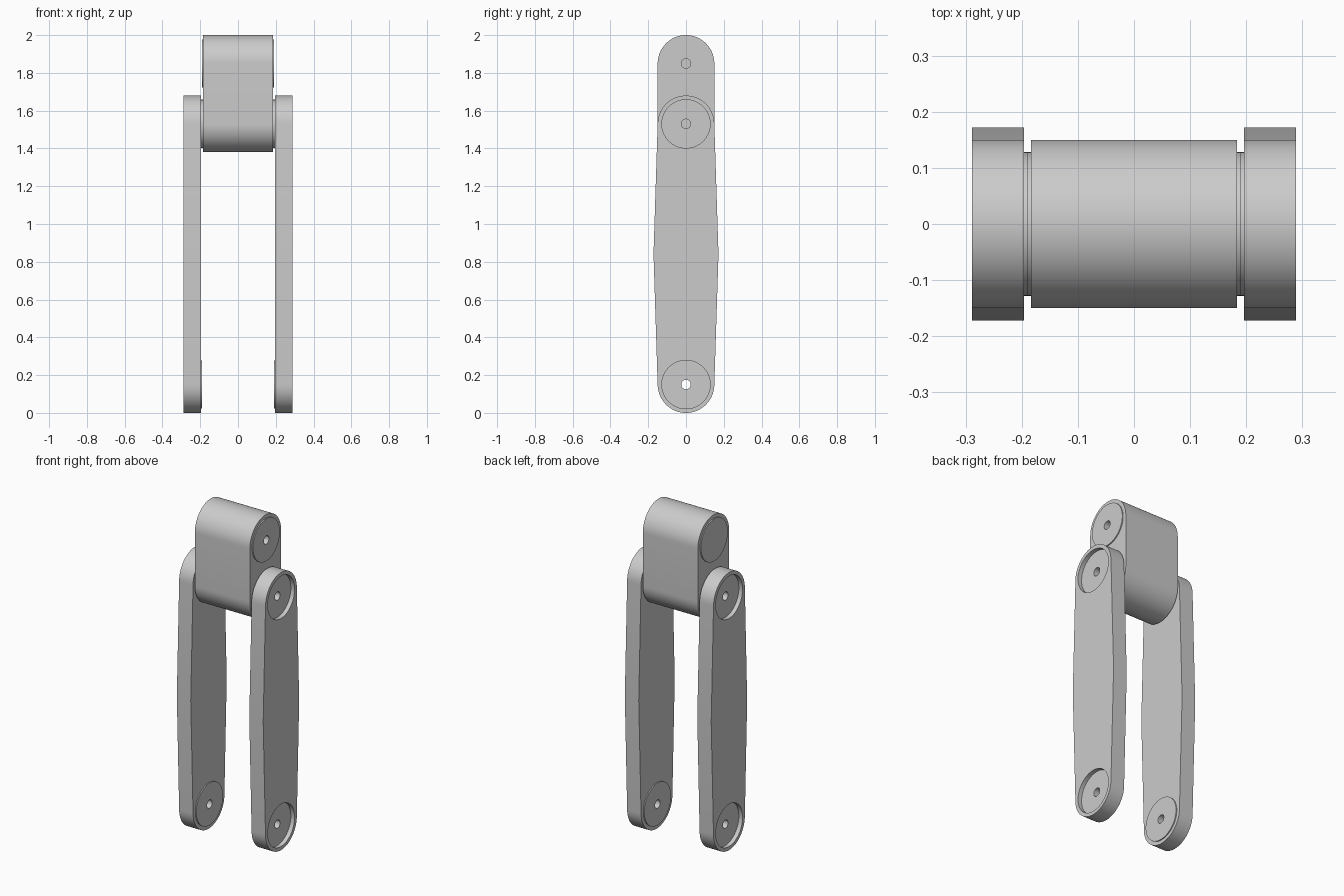
import bpy, bmesh
from math import pi, sin, cos
from mathutils import Matrix

if "Cube" in bpy.data.objects:
    bpy.data.objects.remove(bpy.data.objects["Cube"])

GREY = (0.6, 0.6, 0.6, 1)
mat = bpy.data.materials.new("light grey")
mat.use_nodes = True
mat.diffuse_color = GREY
mat.node_tree.nodes["Principled BSDF"].inputs["Base Color"].default_value = GREY

LOW, JOINT, HIGH = 0.15, 1.53, 1.85   # pivot heights
END_R, DISC_R, HOLE_R = 0.15, 0.128, 0.025
CONTACT = 0.19                        # plane where the joint discs meet


def finish(bm, name):
    bmesh.ops.recalc_face_normals(bm, faces=bm.faces)
    mesh = bpy.data.meshes.new(name)
    bm.to_mesh(mesh)
    bm.free()
    mesh.materials.append(mat)
    ob = bpy.data.objects.new(name, mesh)
    bpy.context.collection.objects.link(ob)
    return ob


def bar(name, x0, x1, z0, z1, bulge=0):
    """Round-ended bar with an optional wider middle, extruded along x."""
    n = 32
    top = [(END_R * cos(pi * i / n), z1 + END_R * sin(pi * i / n)) for i in range(n + 1)]
    bottom = [(-y, z0 + z1 - z) for y, z in top]
    mid = [(END_R + bulge, (z0 + z1) / 2)] if bulge else []
    outline = top + [(-y, z) for y, z in mid] + bottom + mid
    bm = bmesh.new()
    face = bm.faces.new([bm.verts.new((x0, y, z)) for y, z in outline])
    new = bmesh.ops.extrude_face_region(bm, geom=[face])["geom"]
    verts = [v for v in new if isinstance(v, bmesh.types.BMVert)]
    bmesh.ops.translate(bm, verts=verts, vec=(x1 - x0, 0, 0))
    return finish(bm, name)


def disc(x0, x1, z, radius):
    """Cylinder lying along x."""
    bm = bmesh.new()
    place = Matrix.Translation(((x0 + x1) / 2, 0, z)) @ Matrix.Rotation(pi / 2, 4, "Y")
    bmesh.ops.create_cone(bm, cap_ends=True, segments=64 if radius > 0.1 else 32,
                          radius1=radius, radius2=radius, depth=abs(x1 - x0), matrix=place)
    return finish(bm, "tool")


def combine(ob, tool, operation):
    tool.hide_render = True
    mod = ob.modifiers.new("combine", "BOOLEAN")
    mod.operation, mod.solver, mod.object = operation, "EXACT", tool
    bpy.context.view_layer.objects.active = ob
    bpy.ops.object.modifier_apply(modifier=mod.name)
    bpy.data.objects.remove(tool)


def smooth(ob):
    bpy.ops.object.select_all(action="DESELECT")
    ob.select_set(True)
    bpy.context.view_layer.objects.active = ob
    bpy.ops.object.shade_smooth_by_angle(angle=0.5)


# Side links: raised disc inside, round recess outside, hole right through
for side, s in (("left", 1), ("right", -1)):
    link = bar(side + "_link", s * 0.196, s * 0.289, LOW, JOINT, bulge=0.022)
    for z in (LOW, JOINT):
        combine(link, disc(s * CONTACT, s * 0.22, z, DISC_R), "UNION")
        combine(link, disc(s * 0.264, s * 0.35, z, DISC_R), "DIFFERENCE")
        combine(link, disc(s * 0.1, s * 0.4, z, HOLE_R), "DIFFERENCE")
    smooth(link)

# Upper block: raised discs on both ends, blind holes on one end
block = bar("upper_block", -0.184, 0.184, JOINT, HIGH)
for z in (JOINT, HIGH):
    for s in (1, -1):
        combine(block, disc(s * 0.15, s * CONTACT, z, DISC_R), "UNION")
    combine(block, disc(0.1, 0.3, z, HOLE_R), "DIFFERENCE")
smooth(block)
